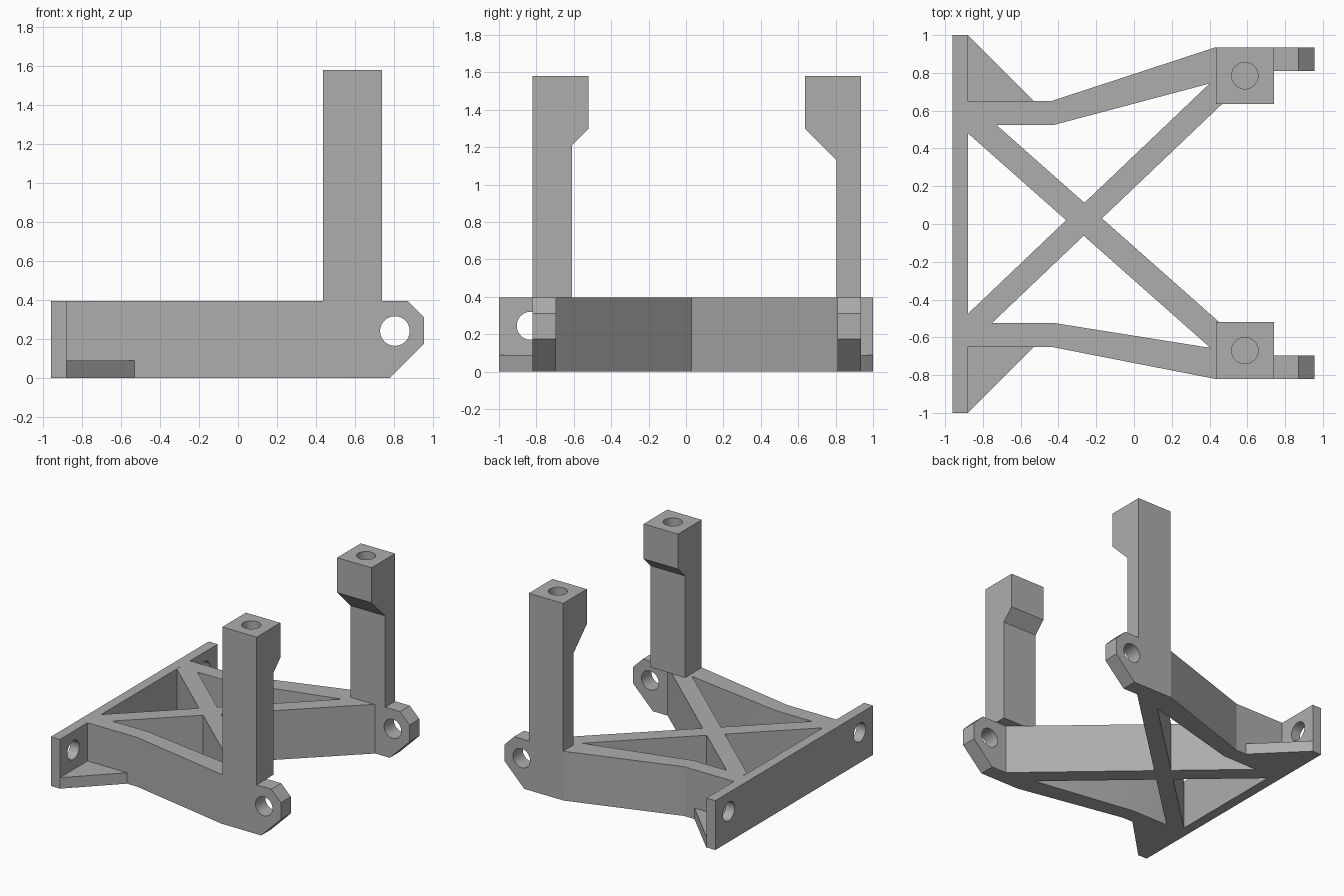
import bpy, bmesh
from mathutils import Vector, Matrix

cube = bpy.data.objects.get("Cube")
if cube:
    bpy.data.objects.remove(cube, do_unlink=True)

grey = bpy.data.materials.new("matte grey")
grey.use_nodes = True
colour = (0.42, 0.42, 0.42, 1)
grey.diffuse_color = colour
grey.node_tree.nodes["Principled BSDF"].inputs["Base Color"].default_value = colour

H = 0.395                       # frame height
AXES = {"x": lambda a, b, d: (d, a, b),
        "y": lambda a, b, d: (a, d, b),
        "z": lambda a, b, d: (a, b, d)}


def prism(name, outline, axis, low, high):
    """Extrude a flat outline along an axis from low to high."""
    place = AXES[axis]
    bm = bmesh.new()
    face = bm.faces.new([bm.verts.new(place(a, b, low)) for a, b in outline])
    ext = bmesh.ops.extrude_face_region(bm, geom=[face])
    moved = [g for g in ext["geom"] if isinstance(g, bmesh.types.BMVert)]
    bmesh.ops.translate(bm, verts=moved, vec=Vector(place(0, 0, high - low)))
    bmesh.ops.recalc_face_normals(bm, faces=bm.faces)
    mesh = bpy.data.meshes.new(name)
    bm.to_mesh(mesh)
    bm.free()
    mesh.materials.append(grey)
    obj = bpy.data.objects.new(name, mesh)
    bpy.context.collection.objects.link(obj)
    return obj


def drill(obj, centre, axis, radius, depth):
    """Cut a round hole through or into a part."""
    turn = {"x": Matrix.Rotation(1.5708, 4, "Y"),
            "y": Matrix.Rotation(1.5708, 4, "X"),
            "z": Matrix.Identity(4)}[axis]
    bm = bmesh.new()
    bmesh.ops.create_cone(bm, cap_ends=True, segments=40, radius1=radius,
                          radius2=radius, depth=depth,
                          matrix=Matrix.Translation(centre) @ turn)
    mesh = bpy.data.meshes.new("hole_cutter")
    bm.to_mesh(mesh)
    bm.free()
    mesh.materials.append(grey)
    cutter = bpy.data.objects.new("hole_cutter", mesh)
    bpy.context.collection.objects.link(cutter)
    mod = obj.modifiers.new("hole", "BOOLEAN")
    mod.operation = "DIFFERENCE"
    mod.solver = "EXACT"
    mod.object = cutter
    bpy.context.view_layer.objects.active = obj
    bpy.ops.object.modifier_apply(modifier=mod.name)
    bpy.data.objects.remove(cutter, do_unlink=True)


def rect(a0, a1, b0, b1):
    return [(a0, b0), (a1, b0), (a1, b1), (a0, b1)]


# Mounting plate with two bolt holes
plate = prism("mounting_plate", rect(-0.96, -0.88, -1, 1), "z", 0, H)
for y in (-0.83, 0.83):
    drill(plate, (-0.92, y, 0.245), "x", 0.075, 0.3)

# Per side: outer face, lug inner face, post inner face, lower post inner face,
# height where the post head starts to widen
sides = {"left": (1, 0.935, 0.81, 0.635, 0.805, 1.13),
         "right": (-1, 0.82, 0.695, 0.52, 0.61, 1.21)}

for side, (s, outer, lug_in, head_in, post_in, neck) in sides.items():
    # Bent side arm
    prism(side + "_arm",
          [(-0.88, s * 0.65), (-0.44, s * 0.65), (0.43, s * outer),
           (0.65, s * outer), (0.65, s * lug_in),
           (-0.43, s * 0.523), (-0.88, s * 0.523)], "z", 0, H)

    # Chamfered lug with a cross hole
    lug = prism(side + "_lug",
                [(0.64, 0), (0.78, 0), (0.955, 0.175), (0.955, 0.31),
                 (0.87, H), (0.64, H)], "y", *sorted((s * lug_in, s * outer)))
    drill(lug, (0.805, s * (outer + lug_in) / 2, 0.24), "y", 0.076, 0.4)

    # Upright post with overhanging head and a blind hole in the top
    post = prism(side + "_post",
                 [(s * outer, H), (s * outer, 1.58), (s * head_in, 1.58),
                  (s * head_in, 1.30), (s * post_in, neck), (s * post_in, H)],
                 "x", 0.435, 0.74)
    drill(post, (0.587, s * (outer + head_in) / 2, 1.58), "z", 0.07, 0.5)

    # Low triangular gusset
    prism(side + "_gusset",
          [(-0.88, s), (-0.53, s * 0.65), (-0.88, s * 0.65)], "z", 0, 0.088)

# Crossed diagonal braces
prism("brace_to_left", [(-0.88, -0.476), (-0.88, -0.646), (0.65, 0.81),
                        (0.47, 0.81)], "z", 0, H)
prism("brace_to_right", [(-0.88, 0.481), (-0.87, 0.65), (0.655, -0.70),
                         (0.45, -0.696)], "z", 0, H)

# Smooth hole walls, crisp edges elsewhere
bpy.ops.object.select_all(action="DESELECT")
for obj in bpy.context.collection.objects:
    if obj.type == "MESH" and grey.name in obj.data.materials:
        obj.select_set(True)
        bpy.context.view_layer.objects.active = obj
bpy.ops.object.shade_smooth_by_angle(angle=0.2)
